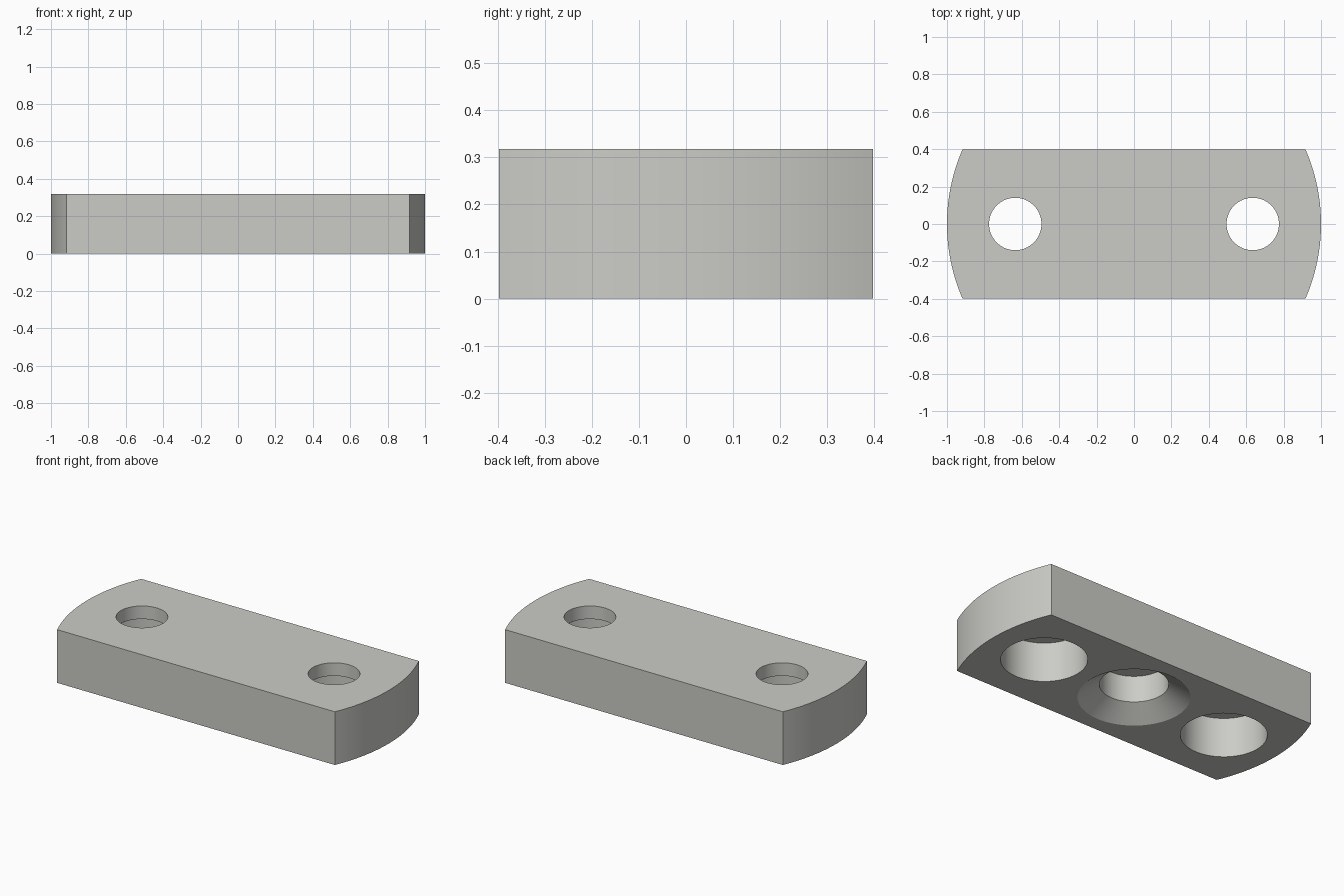
import bpy, bmesh, math

if "Cube" in bpy.data.objects:
    bpy.data.objects.remove(bpy.data.objects["Cube"])

HEIGHT, HALF_WIDTH, END_RADIUS = 0.318, 0.397, 1.0
FLOOR = 0.24          # depth of the underside bores
HOLE_X = 0.635


def mesh_object(name, bm):
    bmesh.ops.recalc_face_normals(bm, faces=bm.faces)
    mesh = bpy.data.meshes.new(name)
    bm.to_mesh(mesh)
    bm.free()
    obj = bpy.data.objects.new(name, mesh)
    bpy.context.collection.objects.link(obj)
    return obj


def turned_cutter(name, x, profile, sides=96):
    """Closed solid turned about a vertical axis from (radius, z) points."""
    bm = bmesh.new()
    rings = [[bm.verts.new((x + r * math.cos(2 * math.pi * i / sides),
                            r * math.sin(2 * math.pi * i / sides), z))
              for i in range(sides)] for r, z in profile]
    for low, high in zip(rings, rings[1:]):
        for i in range(sides):
            j = (i + 1) % sides
            bm.faces.new((low[i], low[j], high[j], high[i]))
    bm.faces.new(rings[0][::-1])
    bm.faces.new(rings[-1])
    cutter = mesh_object(name, bm)
    cutter.hide_render = True
    return cutter


# Bar with straight sides and ends rounded about the centre
bm = bmesh.new()
spread, steps = math.asin(HALF_WIDTH / END_RADIUS), 32
outline = []
for middle in (0, math.pi):
    for i in range(steps + 1):
        a = middle - spread + 2 * spread * i / steps
        outline.append(bm.verts.new((END_RADIUS * math.cos(a), END_RADIUS * math.sin(a), 0)))
base = bm.faces.new(outline)
top = bmesh.ops.extrude_face_region(bm, geom=[base])
bmesh.ops.translate(bm, vec=(0, 0, HEIGHT),
                    verts=[g for g in top["geom"] if isinstance(g, bmesh.types.BMVert)])
bar = mesh_object("mounting_bar", bm)

# Two counterbored through holes and a blind countersunk centre hole
bolt = [(0.236, -0.1), (0.236, FLOOR), (0.14, FLOOR), (0.14, HEIGHT + 0.1)]
sink = [(0.306, -0.1), (0.306, 0), (0.188, 0.08), (0.188, FLOOR)]
cutters = [turned_cutter("left_bolt_cutter", -HOLE_X, bolt),
           turned_cutter("right_bolt_cutter", HOLE_X, bolt),
           turned_cutter("centre_sink_cutter", 0, sink)]
bpy.context.view_layer.objects.active = bar
bar.select_set(True)
for cutter in cutters:
    cutter.select_set(False)
    mod = bar.modifiers.new(cutter.name, "BOOLEAN")
    mod.operation, mod.solver, mod.object = "DIFFERENCE", "EXACT", cutter
    bpy.ops.object.modifier_apply(modifier=mod.name)
    bpy.data.objects.remove(cutter)

# Plain grey finish
grey = bpy.data.materials.new("warm_grey")
grey.diffuse_color = (0.6, 0.6, 0.57, 1)
grey.use_nodes = True
grey.node_tree.nodes["Principled BSDF"].inputs["Base Color"].default_value = grey.diffuse_color
bar.data.materials.clear()
bar.data.materials.append(grey)
bpy.ops.object.shade_smooth_by_angle(angle=math.radians(25))
